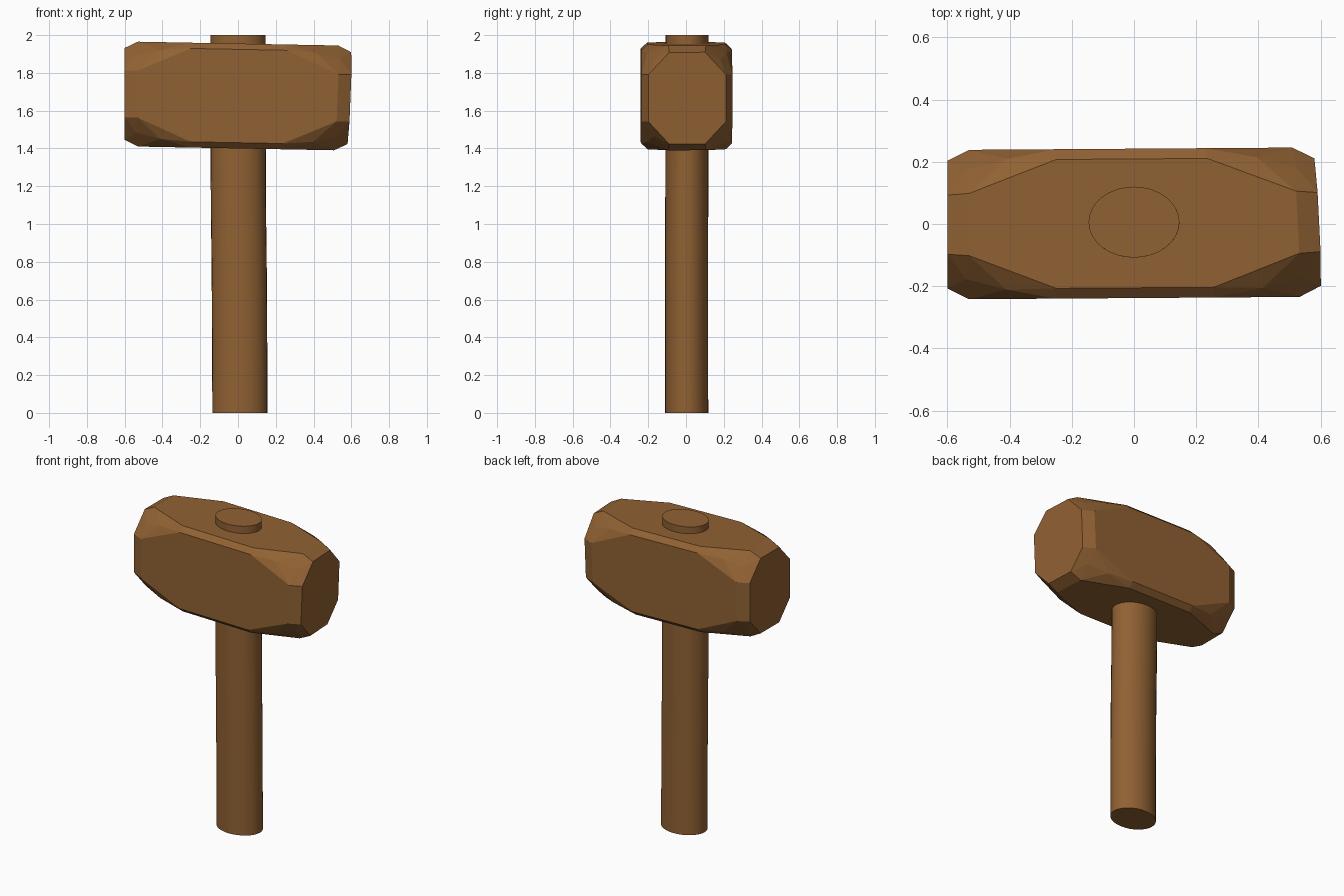
import bpy, bmesh, math
from itertools import product

if "Cube" in bpy.data.objects:
    bpy.data.objects.remove(bpy.data.objects["Cube"])

wood = bpy.data.materials.new("brown wood")
wood.diffuse_color = (0.28, 0.12, 0.033, 1)
wood.use_nodes = True
wood.node_tree.nodes["Principled BSDF"].inputs["Base Color"].default_value = wood.diffuse_color


def finish(bm, name):
    bmesh.ops.recalc_face_normals(bm, faces=bm.faces)
    me = bpy.data.meshes.new(name)
    bm.to_mesh(me)
    bm.free()
    me.materials.append(wood)
    ob = bpy.data.objects.new(name, me)
    bpy.context.collection.objects.link(ob)
    return ob


# Mallet head: hull of one chamfered corner mirrored to all eight octants
corner = [
    (0.60, 0.095, 0.243), (0.60, 0.205, 0.125),    # end octagon
    (0.53, 0.10, 0.2775), (0.53, 0.24, 0.125),     # bevel behind the end
    (0.54, 0.175, 0.203), (0.41, 0.21, 0.235),     # cut corner facets
    (0.25, 0.207, 0.2775), (0.25, 0.24, 0.247),    # long edge chamfer
]
bm = bmesh.new()
for (x, y, z), (sx, sy, sz) in product(corner, product((1, -1), repeat=3)):
    bm.verts.new((x * sx, y * sy, z * sz))
res = bmesh.ops.convex_hull(bm, input=bm.verts)
loose = [v for v in bm.verts if not v.link_faces]
bmesh.ops.delete(bm, geom=loose, context='VERTS')
bmesh.ops.dissolve_limit(bm, angle_limit=math.radians(1), verts=bm.verts, edges=bm.edges)
# Slightly skewed, hand-cut look
for v in bm.verts:
    x, y, z = v.co
    if x > 0:
        x += 0.04 * z - 0.05 * y - 0.015
    v.co = (x, y + 0.007 * x + 0.002, z - 0.019 * x + 1.6775)
finish(bm, "mallet_head")

# Handle: oval rod with a slight bend, running through the head
path = [(0, 0.010, 0.004), (0.35, 0.009, 0.003), (0.8, 0.006, 0.003),
        (1.1, 0.002, 0.004), (1.4, 0.001, 0.005), (2.0, 0.0, 0.006)]
N = 32
bm = bmesh.new()
rings = []
for z, cx, cy in path:
    rings.append([bm.verts.new((cx + 0.146 * math.cos(i * math.tau / N),
                                cy + 0.114 * math.sin(i * math.tau / N), z))
                  for i in range(N)])
for a, b in zip(rings, rings[1:]):
    for i in range(N):
        j = (i + 1) % N
        bm.faces.new((a[i], a[j], b[j], b[i]))
bm.faces.new(rings[0])
bm.faces.new(rings[-1])
handle = finish(bm, "handle")
bpy.context.view_layer.objects.active = handle
handle.select_set(True)
bpy.ops.object.shade_smooth_by_angle(angle=math.radians(35))
